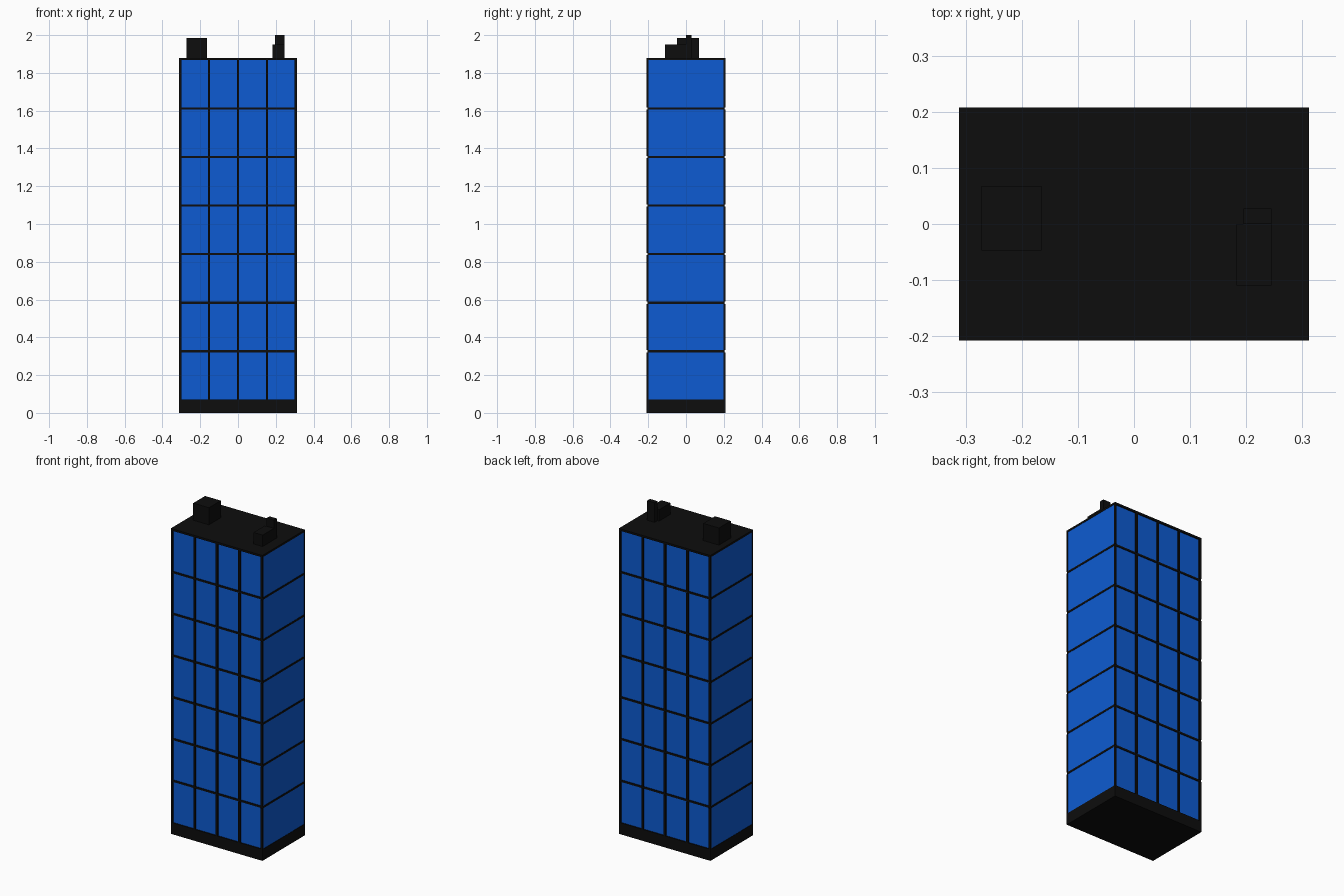
import bpy

if "Cube" in bpy.data.objects:
    bpy.data.objects.remove(bpy.data.objects["Cube"])


def material(name, color):
    m = bpy.data.materials.new(name)
    m.diffuse_color = color
    m.use_nodes = True
    m.node_tree.nodes["Principled BSDF"].inputs["Base Color"].default_value = m.diffuse_color
    return m


BLACK = material("black_metal", (0.004, 0.004, 0.004, 1))
BLUE = material("blue_glass", (0.004, 0.105, 0.645, 1))


def box(name, x, y, z, mat):
    """Box from (min, max) ranges along each axis."""
    bpy.ops.mesh.primitive_cube_add(size=1)
    o = bpy.context.object
    o.name = name
    for v in o.data.vertices:
        v.co = [r[0] + (c + 0.5) * (r[1] - r[0]) for c, r in zip(v.co, (x, y, z))]
    o.data.materials.append(mat)
    return o


W, D = 0.312, 0.208          # half width, half depth
BASE, ROOF = 0.07, 1.88
FLOORS = 7
BAND = 0.012                 # thickness of bands and mullions
PITCH = (ROOF - BAND - BASE) / FLOORS

# Plinth and roof slab
box("base", (-W, W), (-D, D), (0, BASE), BLACK)
box("roof_slab", (-W, W), (-D, D), (ROOF - BAND, ROOF), BLACK)

# Floors: glass block, horizontal band and mullions front and back
for i in range(FLOORS):
    z0 = BASE + i * PITCH
    lo = z0 + (BAND / 2 if i else 0)
    hi = z0 + PITCH - (BAND / 2 if i < FLOORS - 1 else 0)
    box("glass_floor", (-W + 0.002, W - 0.002), (-D + 0.008, D - 0.008), (lo, hi), BLUE)
    if i:
        box("floor_band", (-W, W), (-D + 0.004, D - 0.004),
            (z0 - BAND / 2, z0 + BAND / 2), BLACK)
    for k in range(-2, 3):
        x = k * (W - BAND / 2) / 2
        for s in (-1, 1):
            y = sorted((s * (D - 0.009), s * D))
            box("mullion", (x - BAND / 2, x + BAND / 2), y, (lo, hi), BLACK)

# Rooftop equipment
box("roof_cabin", (-0.272, -0.165), (-0.047, 0.068), (ROOF, 1.985), BLACK)
box("vent_box", (0.183, 0.245), (-0.11, 0.0), (ROOF, 1.95), BLACK)
box("chimney", (0.195, 0.245), (0.0, 0.028), (ROOF, 2.0), BLACK)
